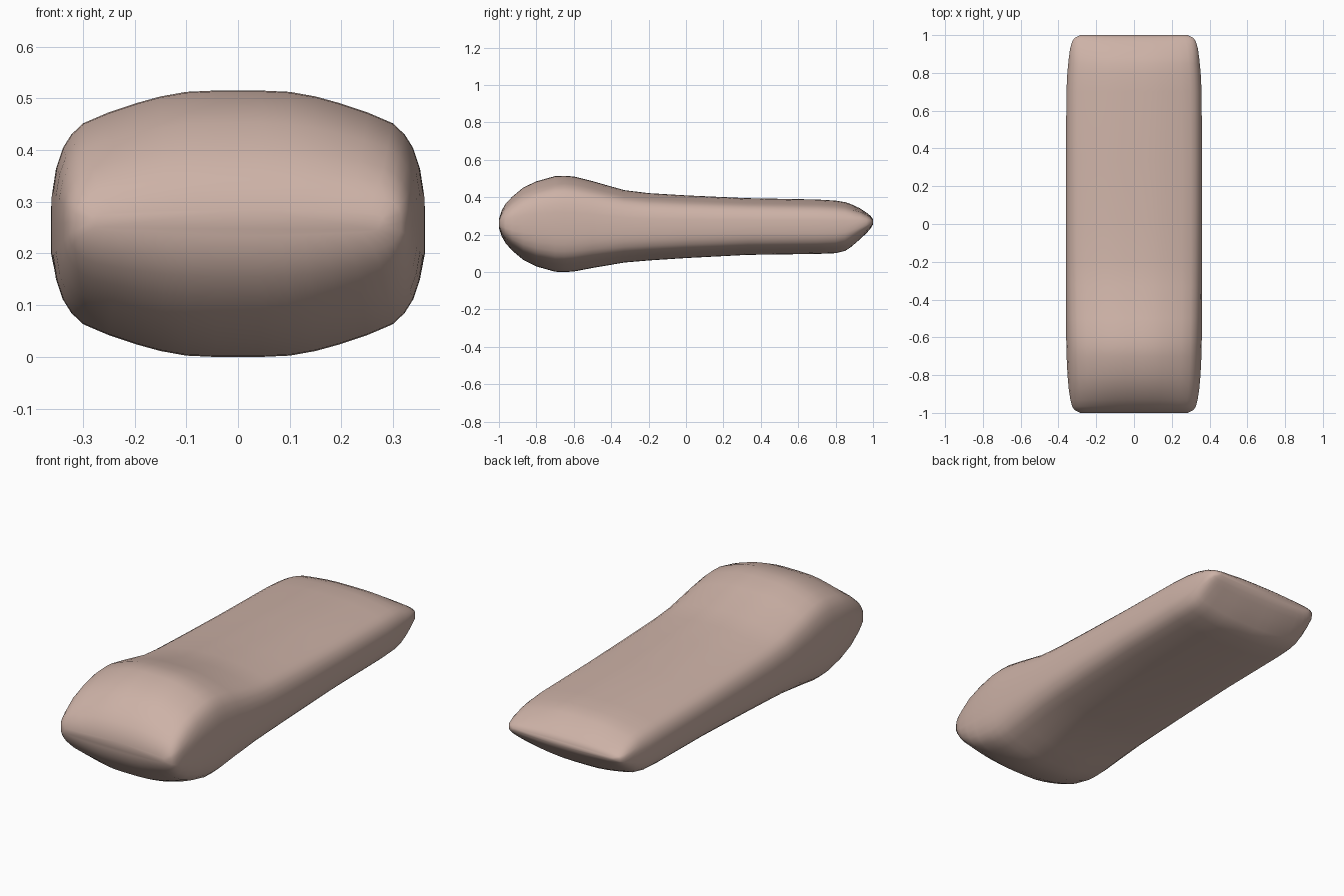
import bpy, bmesh

# stations along the length: y, bottom z, top z, half width
STATIONS = [
    (-1.0, .235, .285, .285), (-.985, .19, .33, .315), (-.965, .155, .365, .328),
    (-.93, .115, .402, .337), (-.87, .065, .452, .346), (-.80, .03, .485, .352),
    (-.70, .002, .513, .357), (-.65, 0, .515, .358), (-.60, .003, .511, .359),
    (-.50, .022, .486, .36), (-.33, .051, .438, .361), (-.20, .062, .422, .361),
    (0, .075, .41, .361), (.33, .092, .395, .36), (.70, .097, .388, .358),
    (.80, .101, .382, .353), (.85, .113, .374, .348), (.88, .132, .364, .345),
    (.93, .175, .341, .338), (.965, .208, .318, .328), (.985, .23, .302, .315),
    (1.0, .255, .283, .285)]
# quarter of the cross-section (fraction of half width, fraction of half height)
QUARTER = [(1, 0), (1, .24), (.98, .42), (.945, .57), (.9, .67), (.835, .755),
           (.7, .835), (.55, .905), (.42, .955), (.28, .99), (.12, 1)]
ring = (QUARTER + [(-u, v) for u, v in reversed(QUARTER)]
        + [(-u, -v) for u, v in QUARTER[1:]]
        + [(u, -v) for u, v in reversed(QUARTER[1:])])

# padded body lofted through the stations
bm = bmesh.new()
rings = []
for y, lo, hi, w in STATIONS:
    mid, half = (lo + hi) / 2, (hi - lo) / 2
    rings.append([bm.verts.new((u * w, y, mid + v * half)) for u, v in ring])
n = len(ring)
for a, b in zip(rings, rings[1:]):
    for i in range(n):
        j = (i + 1) % n
        bm.faces.new((a[i], a[j], b[j], b[i]))
bm.faces.new(rings[0])
bm.faces.new(rings[-1])
bmesh.ops.recalc_face_normals(bm, faces=bm.faces)
for f in bm.faces:
    f.smooth = True
mesh = bpy.data.meshes.new("padded_body")
bm.to_mesh(mesh)
bm.free()
body = bpy.data.objects.new("padded_body", mesh)
bpy.context.collection.objects.link(body)

mat = bpy.data.materials.new("dusty pink")
mat.diffuse_color = (.61, .445, .385, 1)
mesh.materials.append(mat)
